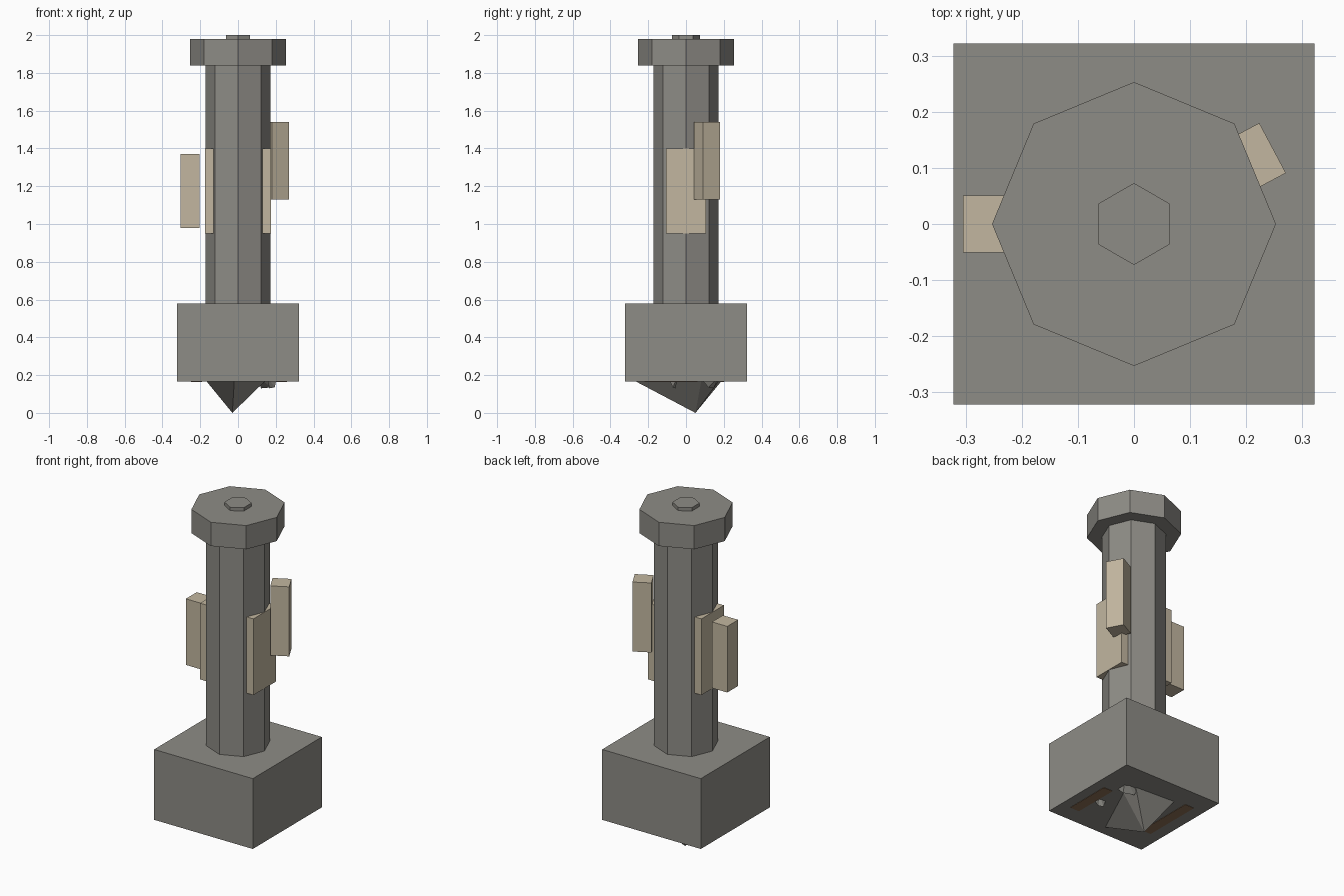
import bpy, bmesh
from math import radians, pi
from mathutils import Vector

if "Cube" in bpy.data.objects:
    bpy.data.objects.remove(bpy.data.objects["Cube"], do_unlink=True)


def material(name, rgb):
    m = bpy.data.materials.new(name)
    m.use_nodes = True
    m.diffuse_color = (*rgb, 1)
    m.node_tree.nodes["Principled BSDF"].inputs["Base Color"].default_value = (*rgb, 1)
    return m


stone = material("grey stone", (0.27, 0.262, 0.238))
paper = material("beige paper", (0.54, 0.47, 0.35))
soil = material("brown soil", (0.27, 0.16, 0.09))


def box(name, x, y, z, mat, turn=0):
    """Box from (low, high) ranges, turned about its own centre."""
    ranges = (x, y, z)
    bpy.ops.mesh.primitive_cube_add(size=1, location=[(a + b) / 2 for a, b in ranges],
                                    rotation=(0, 0, turn))
    ob = bpy.context.object
    ob.name = name
    ob.scale = [b - a for a, b in ranges]
    ob.data.materials.append(mat)
    return ob


def prism(name, sides, radius, low, high, turn=0):
    bpy.ops.mesh.primitive_cylinder_add(vertices=sides, radius=radius, depth=high - low,
                                        location=(0, 0, (low + high) / 2),
                                        rotation=(0, 0, turn))
    ob = bpy.context.object
    ob.name = name
    ob.data.materials.append(stone)
    return ob


def rock(name, points):
    """Angular stone as the hull of a few points."""
    bm = bmesh.new()
    for p in points:
        bm.verts.new(Vector(p))
    bmesh.ops.convex_hull(bm, input=bm.verts)
    bmesh.ops.recalc_face_normals(bm, faces=bm.faces)
    mesh = bpy.data.meshes.new(name)
    bm.to_mesh(mesh)
    bm.free()
    ob = bpy.data.objects.new(name, mesh)
    mesh.materials.append(stone)
    bpy.context.collection.objects.link(ob)


# Pillar
half, floor, ledge = 0.322, 0.165, 0.58
box("base_block", (-half, half), (-half, half), (floor, ledge), stone)
prism("shaft", 8, 0.173, ledge - 0.02, 1.85)
prism("cap", 8, 0.253, 1.84, 1.98)
prism("top_knob", 6, 0.073, 1.96, 2.0)

# Notices around the shaft
box("shaft_notice", (-0.174, 0.174), (-0.105, 0.105), (0.95, 1.4), paper)
box("right_notice", (-0.305, -0.205), (-0.051, 0.051), (0.98, 1.37), paper)
box("left_notice", (0.151, 0.253), (0.061, 0.162), (1.13, 1.54), paper, radians(28))

# Stones under the base
inside = floor + 0.03
ring = [(-0.02, -0.263), (-0.165, 0), (-0.125, 0.185), (0.13, 0.17), (0.14, 0.08)]
rock("spike_stone", [(-0.03, 0.05, 0)] + [(x, y, floor) for x, y in ring]
     + [(0, 0, inside)])
for name, cx, cy, r in (("small_stone_front", 0.18, -0.07, 0.028),
                        ("small_stone_back", 0.15, 0.12, 0.055)):
    rock(name, [(cx - r, cy - r, inside), (cx + r, cy - r, inside),
                (cx + r, cy + r, inside), (cx - r, cy + r, inside),
                (cx + r / 2, cy, 0.135), (cx - r / 2, cy + r / 2, 0.13)])

# Soil patches on the underside
box("left_soil", (0.2, 0.26), (-0.22, 0.06), (floor - 0.002, floor + 0.002), soil)
box("right_soil", (-0.25, -0.19), (-0.16, 0.2), (floor - 0.002, floor + 0.002), soil)
